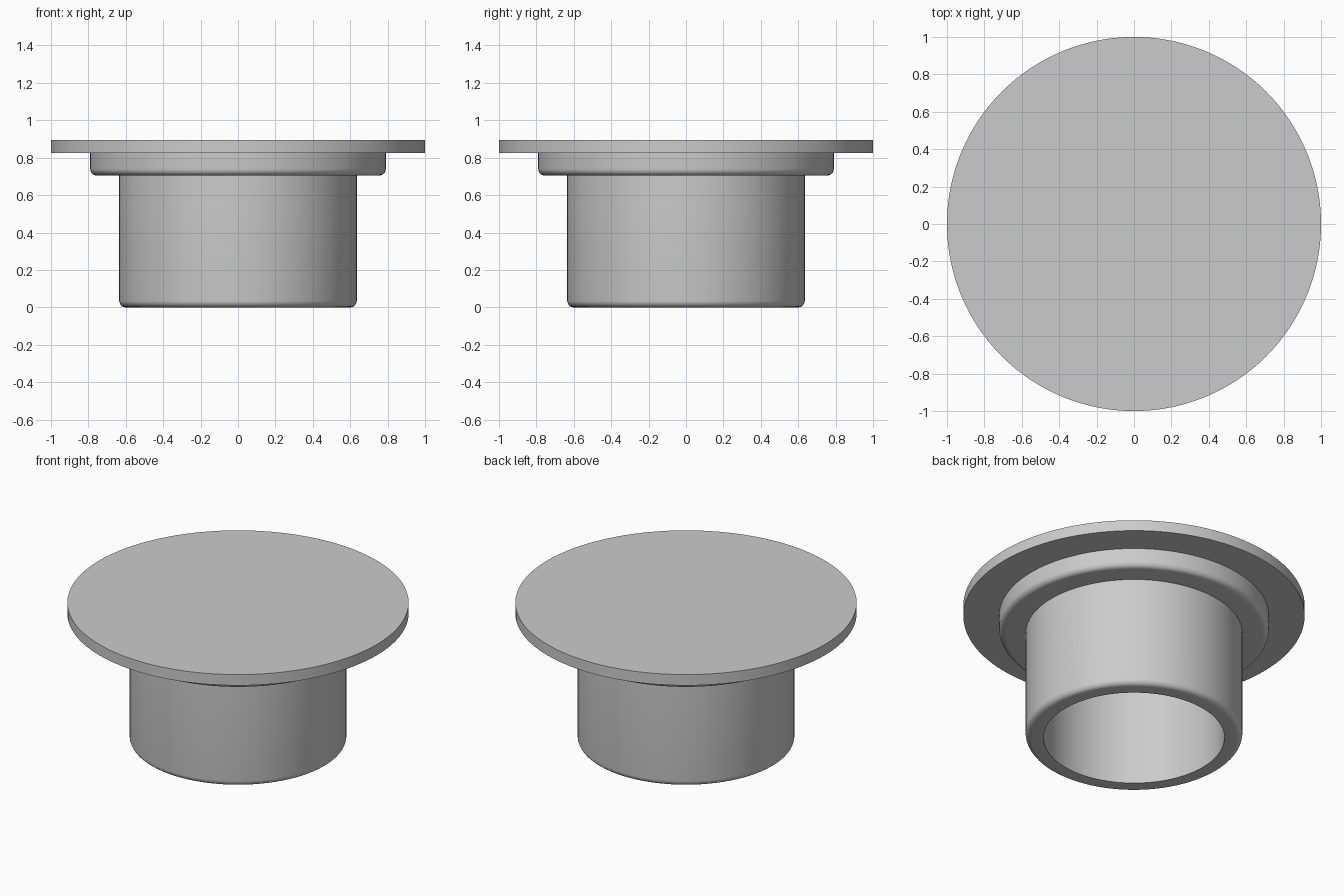
import bpy, bmesh, math
from mathutils import Matrix, Vector

cube = bpy.data.objects.get("Cube")
if cube:
    bpy.data.objects.remove(cube, do_unlink=True)

SEGMENTS = 128
FILLET = 0.035

grey = bpy.data.materials.new("plain_grey")
grey.use_nodes = True
colour = (0.6, 0.6, 0.6, 1)
grey.diffuse_color = colour
grey.node_tree.nodes["Principled BSDF"].inputs["Base Color"].default_value = colour


def rounded_corner(radius, z):
    """Outer lower edge of a cylinder, from the underside up to the wall."""
    steps = 6
    angles = [math.pi / 2 * i / steps for i in range(steps + 1)]
    return [(radius - FILLET + FILLET * math.sin(a),
             z + FILLET - FILLET * math.cos(a)) for a in angles]


def lathe(name, profile):
    """Spin a radius/height profile into a closed solid around z."""
    bm = bmesh.new()
    verts = [bm.verts.new((r, 0, z)) for r, z in profile]
    edges = [bm.edges.new(pair) for pair in zip(verts, verts[1:])]
    bmesh.ops.spin(bm, geom=verts + edges, cent=(0, 0, 0), axis=(0, 0, 1),
                   angle=math.tau, steps=SEGMENTS, use_duplicate=False)
    bmesh.ops.remove_doubles(bm, verts=bm.verts, dist=0.0005)
    bmesh.ops.recalc_face_normals(bm, faces=bm.faces)
    mesh = bpy.data.meshes.new(name)
    bm.to_mesh(mesh)
    bm.free()
    obj = bpy.data.objects.new(name, mesh)
    obj.data.materials.append(grey)
    bpy.context.collection.objects.link(obj)
    bpy.ops.object.select_all(action="DESELECT")
    obj.select_set(True)
    bpy.context.view_layer.objects.active = obj
    bpy.ops.object.shade_smooth_by_angle(angle=math.radians(30))
    return obj


# Heights of the steps and radius of the hollow
flange_top, flange_base, collar_base = 0.895, 0.825, 0.705
bore = 0.53

# Hollow sleeve, stepped collar and wide flange in one continuous shell
profile = [(0, flange_base), (bore, flange_base), (bore, 0)]
profile += rounded_corner(0.635, 0)
profile += [(0.635, collar_base)]
profile += rounded_corner(0.79, collar_base)
profile += [(0.79, flange_base), (1, flange_base), (1, flange_top), (0, flange_top)]
lathe("flanged_plug", profile)
